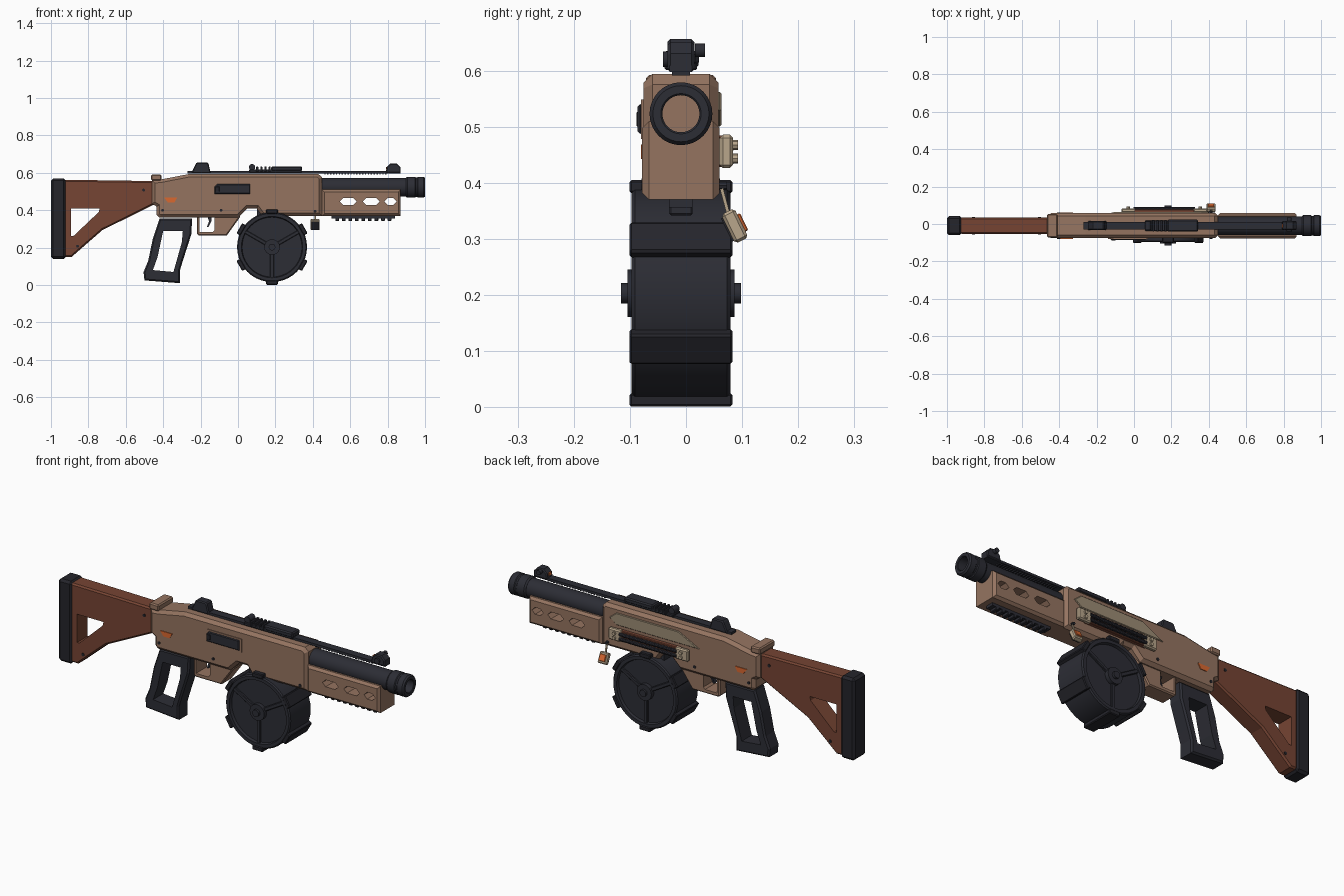
import bpy, bmesh
from math import radians, sin, cos, pi
from mathutils import Matrix, Vector

if "Cube" in bpy.data.objects:
    bpy.data.objects.remove(bpy.data.objects["Cube"])

YC = -0.009  # centre plane of the body


def material(name, rgb):
    m = bpy.data.materials.new(name)
    m.use_nodes = True
    m.diffuse_color = (*rgb, 1)
    m.node_tree.nodes["Principled BSDF"].inputs["Base Color"].default_value = (*rgb, 1)
    return m


TAN = material("tan", (.30, .175, .118))
RUST = material("rust brown", (.18, .058, .033))
DARK = material("dark metal", (.025, .026, .035))
BLACK = material("black rubber", (.018, .018, .024))
BEIGE = material("beige", (.48, .38, .26))
KHAKI = material("khaki", (.33, .26, .175))
ORANGE = material("orange", (.70, .14, .03))


def finish(name, bm, mat, smooth=False):
    bmesh.ops.recalc_face_normals(bm, faces=bm.faces)
    me = bpy.data.meshes.new(name)
    bm.to_mesh(me)
    bm.free()
    me.materials.append(mat)
    ob = bpy.data.objects.new(name, me)
    bpy.context.collection.objects.link(ob)
    ob.location.y = YC
    if smooth:
        bpy.ops.object.select_all(action='DESELECT')
        ob.select_set(True)
        bpy.context.view_layer.objects.active = ob
        bpy.ops.object.shade_smooth_by_angle(angle=radians(35))
    return ob


def prism(name, pts, y0, y1, mat, bevel=0):
    """Side outline in x, z pulled from y0 to y1, with chamfered rims."""
    bm = bmesh.new()
    face = bm.faces.new([bm.verts.new((x, y0, z)) for x, z in pts])
    out = bmesh.ops.extrude_face_region(bm, geom=[face])
    bmesh.ops.translate(bm, vec=(0, y1 - y0, 0),
                        verts=[v for v in out["geom"] if isinstance(v, bmesh.types.BMVert)])
    bmesh.ops.recalc_face_normals(bm, faces=bm.faces)
    if bevel:
        rims = [e for e in bm.edges if abs(e.verts[0].co.y - e.verts[1].co.y) < 1e-6]
        bmesh.ops.bevel(bm, geom=rims, offset=bevel, segments=1, affect='EDGES', profile=.5)
    return finish(name, bm, mat)


def box(name, centre, size, mat, bevel=0, rot=0, axis='Y'):
    bm = bmesh.new()
    bmesh.ops.create_cube(bm, size=1, matrix=Matrix.Diagonal((*size, 1)))
    if bevel:
        bmesh.ops.bevel(bm, geom=bm.edges[:], offset=bevel, segments=1, affect='EDGES', profile=.5)
    bm.transform(Matrix.Translation(centre) @ Matrix.Rotation(rot, 4, axis))
    return finish(name, bm, mat)


def lathe(name, profile, centre, axis, mat, seg=32):
    """Profile of (radius, distance) turned about the X or Y axis."""
    bm = bmesh.new()
    direction = Vector((1, 0, 0)) if axis == 'X' else Vector((0, 1, 0))
    vs = [bm.verts.new(direction * t + Vector((0, 0, r))) for r, t in profile]
    edges = [bm.edges.new(p) for p in zip(vs, vs[1:])]
    bmesh.ops.spin(bm, geom=vs + edges, cent=(0, 0, 0), axis=direction,
                   angle=2 * pi, steps=seg)
    bmesh.ops.remove_doubles(bm, verts=bm.verts, dist=1e-5)
    bm.transform(Matrix.Translation(centre))
    return finish(name, bm, mat, True)


def rod(name, r, half, centre, axis, mat, seg=16):
    return lathe(name, [(0, -half), (r, -half), (r, half), (0, half)], centre, axis, mat, seg)


def cut(ob, pts):
    """Cut an outline straight through a part."""
    cutter = prism("cutter", pts, -.3, .3, ob.data.materials[0])
    cutter.hide_render = True
    mod = ob.modifiers.new("cut", 'BOOLEAN')
    mod.operation, mod.solver, mod.object = 'DIFFERENCE', 'EXACT', cutter
    bpy.context.view_layer.objects.active = ob
    with bpy.context.temp_override(object=ob, active_object=ob):
        bpy.ops.object.modifier_apply(modifier=mod.name)
    bpy.data.objects.remove(cutter)


# Stock and butt pad
stock = prism("stock", [(-.93, .563), (-.45, .556), (-.45, .43), (-.725, .294), (-.89, .15), (-.93, .15)],
              -.044, .044, RUST, .008)
cut(stock, [(-.893, .41), (-.74, .41), (-.745, .39), (-.88, .262), (-.893, .262)])
box("butt_pad", (-.96, 0, .355), (.08, .102, .43), BLACK, .012)

# Receiver with its rear collar and trigger guard
prism("receiver", [(-.46, .435), (-.435, .42), (-.435, .375), (-.42, .36), (0, .36), (.05, .41), (.1, .41),
                   (.13, .37), (.45, .37), (.45, .575), (.43, .594), (-.26, .594), (-.41, .565), (-.46, .56)],
      -.067, .067, TAN, .016)
box("rear_collar", (-.437, 0, .575), (.055, .125, .034), TAN, .006)
guard = prism("trigger_guard", [(-.22, .4), (-.22, .275), (-.21, .265), (-.06, .265), (.012, .365), (.012, .4)],
              -.045, .045, TAN, .006)
cut(guard, [(-.205, .362), (-.125, .362), (-.125, .295), (-.135, .285), (-.205, .285)])
prism("trigger", [(-.165, .37), (-.14, .37), (-.143, .34), (-.158, .31), (-.166, .312), (-.155, .34)],
      -.012, .012, DARK)

# Grip frame
grip = prism("grip", [(-.42, .355), (-.245, .355), (-.25, .27), (-.295, .13), (-.31, .08), (-.31, .01),
                      (-.5, .025), (-.505, .07), (-.48, .13), (-.455, .25)], -.042, .042, DARK, .008)
cut(grip, [(-.4, .29), (-.295, .29), (-.3, .23), (-.345, .07), (-.455, .08), (-.43, .15)])

# Slotted handguard
hand = prism("handguard", [(.45, .37), (.87, .37), (.87, .51), (.45, .51)], -.069, .069, TAN, .012)
for a, b in ((.543, .634), (.666, .757), (.783, .848)):
    cut(hand, [(a, .447), (a + .018, .465), (b - .018, .465), (b, .447), (b - .018, .429), (a + .018, .429)])
box("lower_rail", (.67, 0, .364), (.34, .042, .016), DARK)
for i in range(9):
    box("lower_rail_tooth", (.53 + i * .035, 0, .352), (.02, .042, .02), DARK, .003)

# Barrel and hollow muzzle
AX = .523
rod("barrel", .049, .225, (.675, 0, AX), 'X', DARK, 32)
lathe("muzzle", [(.033, 0), (.05, 0), (.056, .008), (.056, .05), (.052, .054), (.052, .062), (.056, .066),
                 (.056, .095), (.05, .103), (.036, .103), (.033, .1), (.033, 0)], (.897, 0, AX), 'X', DARK)
rod("bore_plug", .034, .002, (.902, 0, AX), 'X', TAN, 32)

# Top rib, sights and accessory rail
box("top_rib", (.3, 0, .603), (1.14, .04, .012), DARK)
for i in range(22):
    box("rib_tooth", (.465 + i * .0155, 0, .595), (.007, .032, .008), DARK)
prism("rear_sight", [(-.25, .597), (-.225, .65), (-.218, .656), (-.165, .656), (-.158, .65), (-.145, .597)],
      -.024, .024, DARK, .005)
prism("front_sight", [(.79, .6), (.795, .63), (.815, .65), (.85, .65), (.87, .63), (.87, .6)],
      -.024, .024, DARK, .005)
rod("sight_knob", .012, .009, (.83, .034, .636), 'Y', DARK)
rod("sight_screw", .014, .005, (.83, -.027, .62), 'Y', DARK)
box("sight_dot", (.793, 0, .625), (.006, .018, .014), ORANGE)
box("accessory_rail", (.20, 0, .609), (.28, .058, .016), DARK, .003)
box("accessory_block", (.26, 0, .622), (.165, .064, .026), DARK, .006)
for i in range(4):
    box("rail_slat", (.103 + i * .022, 0, .62), (.012, .062, .026), DARK, .002)
rod("rail_knob", .017, .022, (.075, 0, .63), 'Y', DARK)

# Drum magazine
DX, DZ = .182, .203
half = [(0, .074), (.16, .074), (.164, .088), (.181, .088), (.187, .082)]
lathe("drum", half + [(r, -t) for r, t in reversed(half)], (DX, 0, DZ), 'Y', DARK, 40)
rod("drum_hub", .042, .095, (DX, 0, DZ), 'Y', DARK, 24)
rod("drum_pin", .018, .107, (DX, 0, DZ), 'Y', DARK)
for deg in range(30, 390, 60):
    a = radians(deg)
    box("drum_lug", (DX + .19 * cos(a), 0, DZ + .19 * sin(a)), (.062, .184, .024), BLACK, .004, pi / 2 - a)
for deg in (30, 150, 270):
    a = radians(deg)
    box("drum_spoke", (DX + .1 * cos(a), 0, DZ + .1 * sin(a)), (.02, .168, .14), DARK, .003, pi / 2 - a)
box("magazine_well", (DX, 0, .385), (.16, .09, .06), DARK)

# Ejection port on the front side
prism("port_frame", [(-.14, .478), (.075, .478), (.075, .548), (-.125, .548), (-.14, .535)], -.071, -.06, TAN)
prism("port_cover", [(-.125, .487), (.065, .487), (.065, .54), (-.11, .54), (-.125, .525)],
      -.077, -.068, DARK, .004)
box("port_handle", (-.11, -.072, .513), (.025, .014, .03), BLACK, .003)

# Khaki panel and cartridge carrier on the back side
prism("side_panel", [(.4, .53), (.36, .562), (.0, .562), (-.12, .5), (.36, .5)], .062, .072, KHAKI, .003)
box("carrier_plate", (.165, .075, .456), (.36, .022, .056), RUST, .003)
for x in (-.03, .355):
    box("carrier_block", (x, .081, .456), (.075, .024, .06), BEIGE, .006)
    for z in (.443, .467):
        rod("carrier_bolt", .009, .005, (x, .097, z), 'Y', BEIGE, 8)
for z in (.443, .467):
    rod("carrier_rod", .009, .165, (.162, .09, z), 'X', DARK, 10)
    for i in range(12):
        rod("carrier_ring", .0105, .004, (.03 + i * .024, .09, z), 'X', BLACK, 8)

# Hanging charm
rod("charm_peg", .007, .012, (.412, .07, .395), 'Y', DARK, 8)
box("charm_link", (.412, .079, .365), (.008, .006, .05), BEIGE, 0, radians(15), 'X')
box("charm", (.412, .096, .323), (.05, .026, .058), BEIGE, .005, radians(26), 'X')
box("charm_plate", (.412, .109, .329), (.034, .008, .034), ORANGE, .002, radians(26), 'X')
box("charm_back", (.412, .084, .317), (.04, .006, .046), BLACK, 0, radians(26), 'X')

# Orange tabs and screws on both sides
for s in (-1, 1):
    prism("orange_tab", [(-.395, .468), (-.325, .468), (-.34, .442), (-.375, .442)],
          s * .064, s * .071, ORANGE)
    for x, z, y in ((-.403, .4, .067), (-.09, .4, .067), (.412, .395, .067), (-.505, .508, .044), (-.858, .208, .044)):
        rod("screw", .008, .003, (x, s * y, z), 'Y', BLACK, 8)
